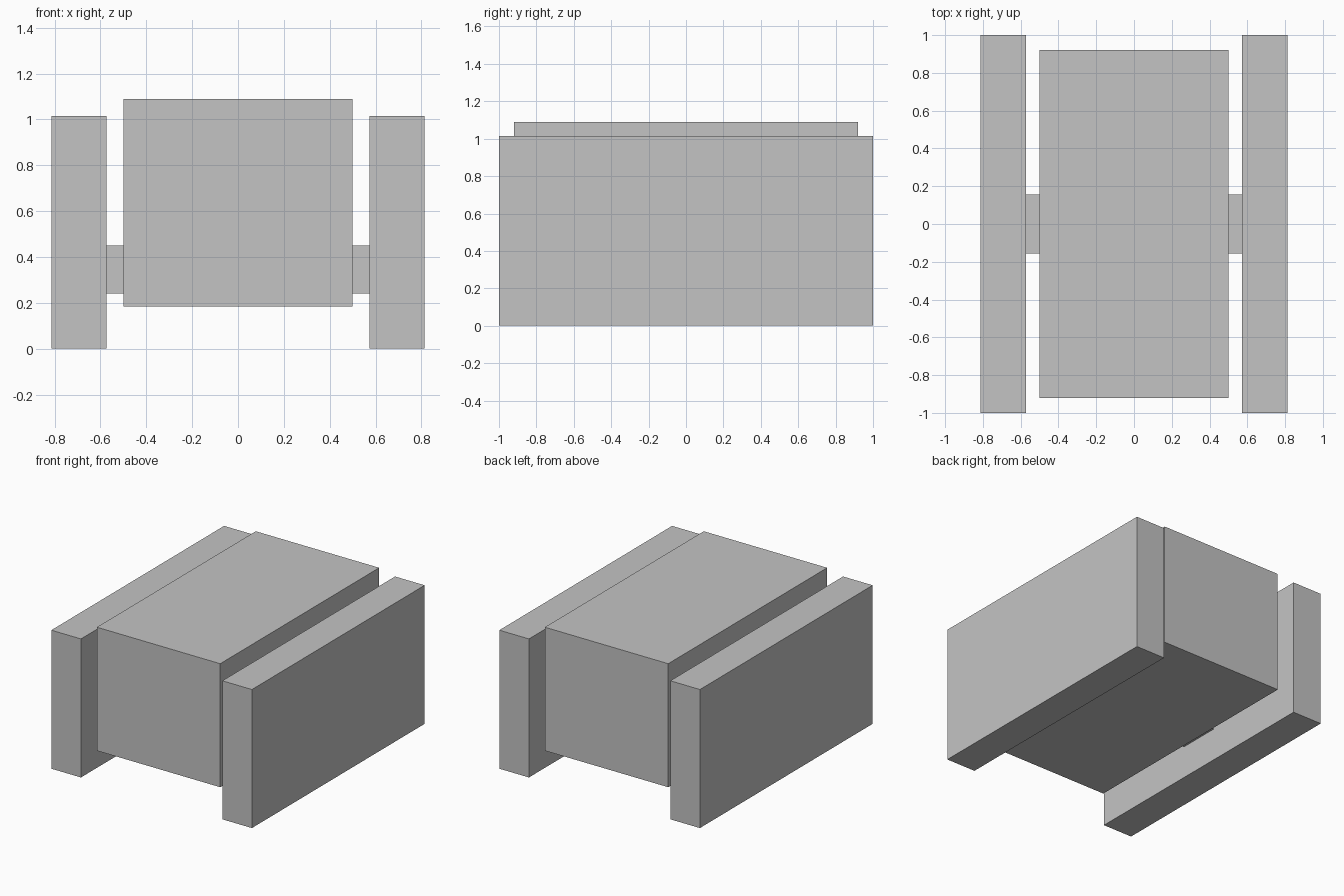
import bpy
import bmesh
from mathutils import Vector

if "Cube" in bpy.data.objects:
    bpy.data.objects.remove(bpy.data.objects["Cube"], do_unlink=True)

# Single flat colour
grey = bpy.data.materials.new("plain_grey")
grey.use_nodes = True
colour = (0.55, 0.55, 0.55, 1.0)
grey.diffuse_color = colour
grey.node_tree.nodes["Principled BSDF"].inputs["Base Color"].default_value = colour


def box(name, low, high):
    """Axis-aligned box between two opposite corners."""
    low, high = Vector(low), Vector(high)
    mesh = bpy.data.meshes.new(name)
    bm = bmesh.new()
    bmesh.ops.create_cube(bm, size=1)
    bmesh.ops.scale(bm, vec=high - low, verts=bm.verts)
    bm.to_mesh(mesh)
    bm.free()
    mesh.materials.append(grey)
    obj = bpy.data.objects.new(name, mesh)
    obj.location = (low + high) / 2
    bpy.context.collection.objects.link(obj)
    return obj


# Central body, raised off the ground
body_half = 0.5
box("body", (-body_half, -0.92, 0.185), (body_half, 0.92, 1.09))

# Side slabs, each joined to the body by a short connector
inner, outer = 0.573, 0.813
for side, sign in (("left", 1), ("right", -1)):
    x0, x1 = sorted((sign * inner, sign * outer))
    box(side + "_side_slab", (x0, -1, 0), (x1, 1, 1.015))
    x0, x1 = sorted((sign * body_half, sign * inner))
    box(side + "_connector", (x0, -0.155, 0.24), (x1, 0.155, 0.45))
